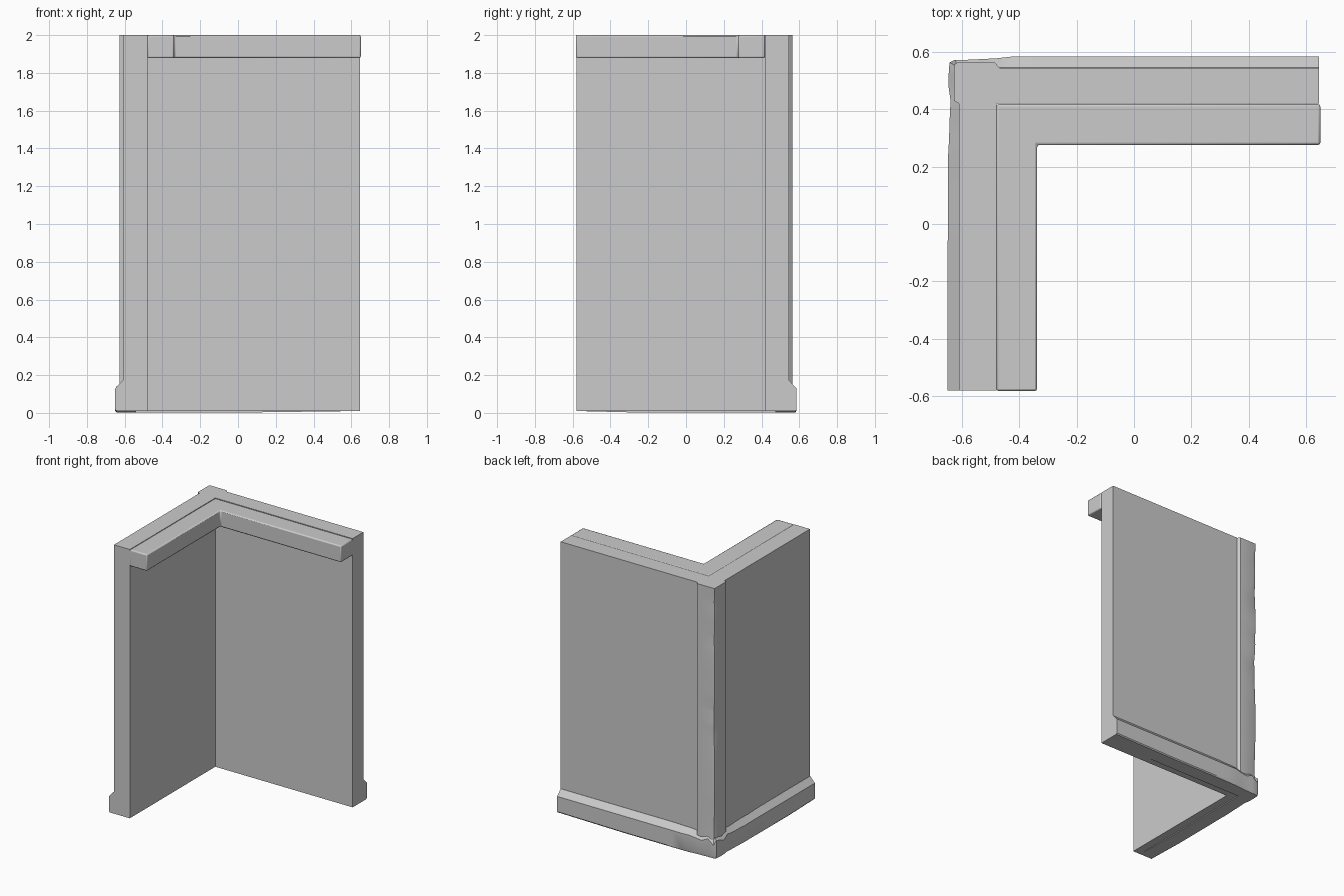
import bpy, random
from mathutils import Vector

if "Cube" in bpy.data.objects:
    bpy.data.objects.remove(bpy.data.objects["Cube"])

random.seed(4)
# Shared plan dimensions
END_X, END_Y = 0.645, -0.58          # free ends of the two walls
OUT_X, OUT_Y = -0.61, 0.545          # outer wall faces
IN_X, IN_Y = -0.48, 0.42             # inner wall faces


def loft(name, rings):
    """Skin equal-length closed rings and cap both ends."""
    n = len(rings[0])
    verts = [Vector(p) for r in rings for p in r]
    faces = [tuple(range(n))[::-1],
             tuple(range(len(verts) - n, len(verts)))]
    for k in range(len(rings) - 1):
        for i in range(n):
            j = (i + 1) % n
            faces.append((k * n + i, k * n + j, k * n + n + j, k * n + n + i))
    mesh = bpy.data.meshes.new(name)
    mesh.from_pydata(verts, [], faces)
    import bmesh
    bm = bmesh.new()
    bm.from_mesh(mesh)
    bmesh.ops.recalc_face_normals(bm, faces=bm.faces)
    bm.to_mesh(mesh)
    bm.free()
    ob = bpy.data.objects.new(name, mesh)
    bpy.context.collection.objects.link(ob)
    return ob


def prism(name, outline, z0, z1):
    return loft(name, [[(x, y, z) for x, y in outline] for z in (z0, z1)])


def lerp_keys(keys, t):
    for (a, va), (b, vb) in zip(keys, keys[1:]):
        if t <= b:
            return va + (vb - va) * (t - a) / (b - a)
    return keys[-1][1]


# L-shaped wall, outer corner cut back behind the worn corner post
prism("wall", [(OUT_X, END_Y), (IN_X, END_Y), (IN_X, IN_Y), (END_X, IN_Y),
               (END_X, OUT_Y), (OUT_X + 0.09, OUT_Y), (OUT_X, OUT_Y - 0.09)],
      0.01, 2.0)

# Ledge rail around the inside of the top
rail = prism("top_rail", [(IN_X, END_Y - 0.003), (-0.338, END_Y - 0.003),
                          (-0.338, 0.276), (0.65, 0.276), (0.65, 0.418),
                          (IN_X, 0.418)], 1.878, 2.0)
bev = rail.modifiers.new("soft_edges", 'BEVEL')
bev.width, bev.segments = 0.008, 2

# Corner post with a chipped outer edge; two chip sizes per level
PX, PY = -0.628, 0.563
chip_back = [(0, .02), (.2, .035), (.45, .018), (.75, .022), (.9, .045),
             (1.02, .03), (1.1, .075), (1.2, .03), (1.5, .02), (1.65, .04),
             (1.8, .025), (1.9, .035), (2.0, .012)]
chip_left = [(0, .02), (.3, .03), (.6, .014), (.85, .03), (1.0, .05),
             (1.15, .025), (1.4, .014), (1.6, .035), (1.75, .02),
             (1.9, .03), (2.0, .012)]
rings = []
for k in range(41):
    z = 0.012 + (2.0 - 0.012) * k / 40
    wear = random.uniform(-.004, .004) if k < 40 else 0
    a = lerp_keys(chip_back, z) + wear
    b = lerp_keys(chip_left, z) - wear
    m = 0.3 * min(a, b)
    rings.append([(x, y, z) for x, y in (
        (-0.5, 0.44), (OUT_X + .004, IN_Y + .005), (OUT_X, IN_Y), (PX, IN_Y + .01),
        (PX, PY - b), (PX + m, PY - m), (PX + a, PY),
        (-0.485, PY), (-0.47, OUT_Y), (-0.475, OUT_Y - .004))])
post = loft("corner_post", rings)

# Skirting swept round the outside, dented near the corner
stations = [(OUT_X, y, -1, 0) for y in (END_Y, -.3, -.1, .05, .15, .23, .3, .37, .43, .48, .52)]
stations += [(OUT_X, OUT_Y, -1, .55), (OUT_X, OUT_Y, -.55, 1)]
stations += [(x, OUT_Y, 0, 1) for x in (-.58, -.53, -.48, -.43, -.37, -.3, .1, END_X)]
rings = []
for x, y, dx, dy in stations:
    dist = abs(x - OUT_X) + abs(y - OUT_Y)
    w = max(0, 1 - dist / (0.55 if dx else 0.28))
    d = 0.04 - w * random.uniform(0, .014)
    shoulder = 0.13 - w * random.uniform(-.012, .03)
    top = 0.172 - w * random.uniform(0, .02)
    low = 0.01 if dist > 1 else 0.003
    prof = [(-0.07, low), (d - .006, low), (d, low + .02 * w + .008),
            (d, shoulder), (0.001, top), (-0.07, top)]
    ring = []
    for o, z in prof:
        # inner points share one mitred line at the corner
        sx, sy = (dx, dy) if o > 0.002 or not (dx and dy) else (-1, 1)
        px, py = x + sx * o, y + sy * o
        if o < 0:   # keep the buried side inside the wall corner
            px, py = (max(px, OUT_X + .07) if dx else max(x, OUT_X + .07),
                      min(py, OUT_Y - .07))
        ring.append((px, py, z))
    rings.append(ring)
skirt = loft("skirting", rings)

# Smooth the worn parts, keep crisp edges
bpy.ops.object.select_all(action='DESELECT')
for ob in (rail, post, skirt):
    ob.select_set(True)
bpy.context.view_layer.objects.active = rail
bpy.ops.object.shade_smooth_by_angle(angle=0.5)
